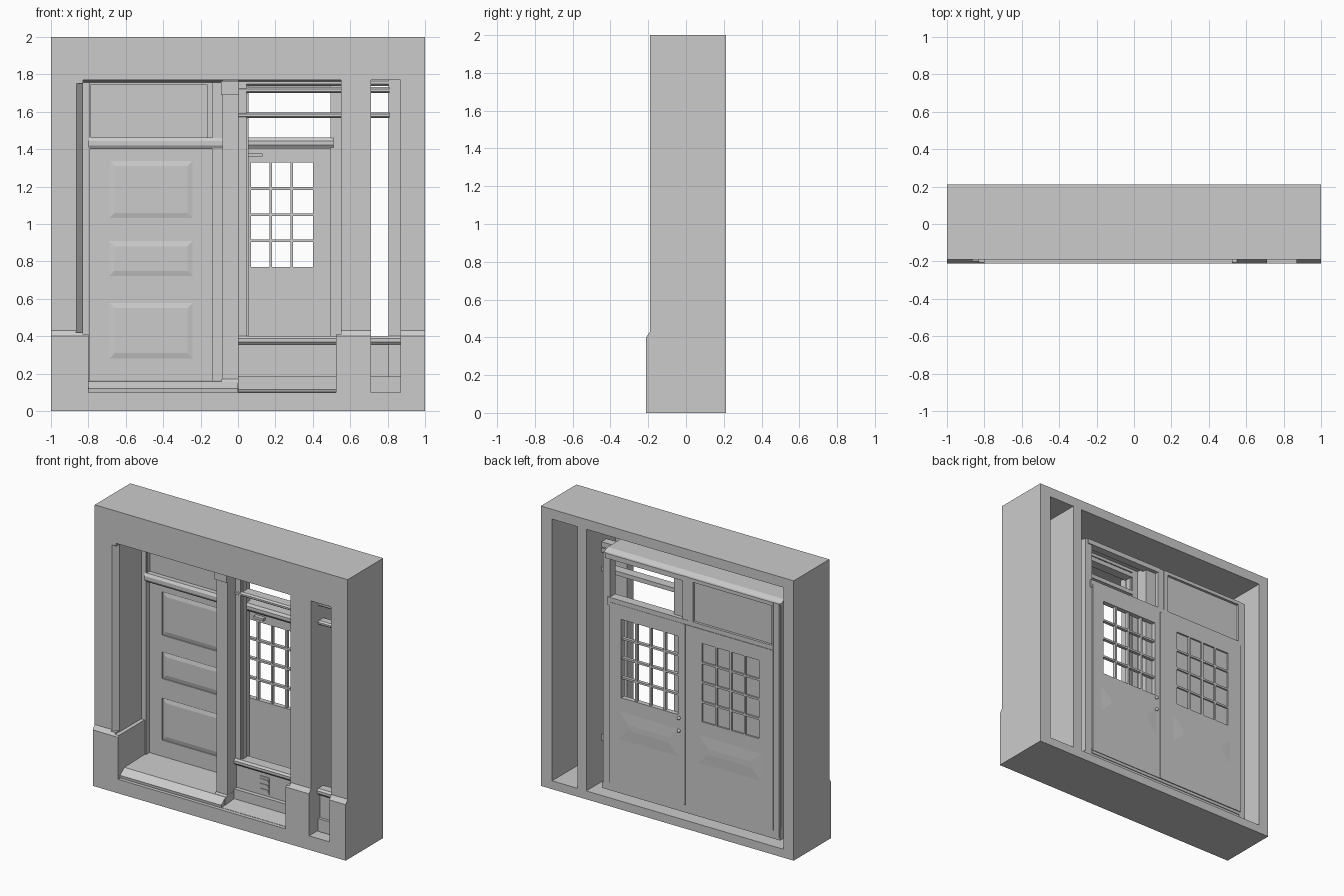
import bpy, bmesh
from mathutils import Vector

if "Cube" in bpy.data.objects:
    bpy.data.objects.remove(bpy.data.objects["Cube"])


def mesh_object(name, bm):
    bmesh.ops.recalc_face_normals(bm, faces=bm.faces)
    me = bpy.data.meshes.new(name)
    bm.to_mesh(me)
    bm.free()
    ob = bpy.data.objects.new(name, me)
    bpy.context.collection.objects.link(ob)
    return ob


def add_box(bm, x0, x1, y0, y1, z0, z1):
    vs = bmesh.ops.create_cube(bm, size=1)["verts"]
    for v in vs:
        v.co = Vector(((x0 + x1) / 2 + v.co.x * (x1 - x0),
                       (y0 + y1) / 2 + v.co.y * (y1 - y0),
                       (z0 + z1) / 2 + v.co.z * (z1 - z0)))


def boxes(name, *dims):
    bm = bmesh.new()
    for d in dims:
        add_box(bm, *d)
    return mesh_object(name, bm)


def extrude_x(name, profile, x0, x1):
    """Extrude a (y, z) profile along x."""
    bm = bmesh.new()
    face = bm.faces.new([bm.verts.new((x0, y, z)) for y, z in profile])
    out = bmesh.ops.extrude_face_region(bm, geom=[face])["geom"]
    for v in out:
        if isinstance(v, bmesh.types.BMVert):
            v.co.x = x1
    return mesh_object(name, bm)


def moulding(name, x0, x1, yf, yb, z0, z1):
    """Horizontal rail with a rounded front nose."""
    h, d = z1 - z0, min(0.012, (yb - yf) / 2)
    return extrude_x(name, [(yb, z0), (yf + d, z0), (yf, z0 + h * .3),
                            (yf, z0 + h * .7), (yf + d, z1), (yb, z1)], x0, x1)


def cut_with(target, cutter):
    cutter.hide_render = True
    mod = target.modifiers.new("cut", "BOOLEAN")
    mod.operation, mod.solver, mod.object = "DIFFERENCE", "EXACT", cutter
    bpy.context.view_layer.objects.active = target
    bpy.ops.object.modifier_apply(modifier=mod.name)
    bpy.data.objects.remove(cutter, do_unlink=True)


def cut(target, *dims):
    for d in dims:
        cut_with(target, boxes("cutter", d))


def light_grid(name, x0, x1, z0, z1, cols, rows, y0, y1, w=0.014):
    """Glazing bars inside a door opening."""
    bm = bmesh.new()
    for i in range(1, cols):
        x = x0 + (x1 - x0) * i / cols
        add_box(bm, x - w / 2, x + w / 2, y0, y1, z0, z1)
    for i in range(1, rows):
        z = z0 + (z1 - z0) * i / rows
        add_box(bm, x0, x1, y0 + .001, y1 - .001, z - w / 2, z + w / 2)
    return mesh_object(name, bm)


def raised_panel(name, x0, x1, z0, z1, y, rise, m):
    """Bevelled field standing rise proud of y (towards y + rise)."""
    bm = bmesh.new()
    a = [bm.verts.new((x, y, z)) for x, z in ((x0, z0), (x1, z0), (x1, z1), (x0, z1))]
    b = [bm.verts.new((x, y + rise, z)) for x, z in
         ((x0 + m, z0 + m), (x1 - m, z0 + m), (x1 - m, z1 - m), (x0 + m, z1 - m))]
    bm.faces.new(a)
    bm.faces.new(b)
    for i in range(4):
        j = (i + 1) % 4
        bm.faces.new((a[i], a[j], b[j], b[i]))
    return mesh_object(name, bm)


# outer wall: solid with plinth step, hollowed from the back, pierced at the front
wall = extrude_x("wall", [(.212, 0), (-.212, 0), (-.212, .40), (-.19, .43),
                          (-.19, 2), (.212, 2)], -1, 1)
cut(wall,
    (-.92, .64, -.12, .3, .06, 1.93),      # main cavity
    (.71, .91, -.12, .3, .06, 1.93),       # side slot cavity
    (-.80, .525, -.3, 0, .10, .60),        # main opening, plinth level
    (-.83, .55, -.3, 0, .41, 1.77),        # main opening
    (.70999, .87, -.3, 0, .10, 1.77))      # side opening

# worn left edge of the main opening
worn = boxes("cutter", (-.89, -.82, -.22, -.155, .42, 1.75))
for v in worn.data.vertices:
    if v.co.x < -.85 and v.co.y > -.2:
        v.co.x = -.83
cut_with(wall, worn)

# porch reveals and floors
boxes("left_jamb", (-.85, -.828, -.15, .14, .10, 1.77))
extrude_x("porch_ceiling", [(-.15, 1.768), (-.15, 1.785), (.10, 1.785), (.15, 1.765),
                            (.15, 1.755)], -.85, .55)
extrude_x("left_floor", [(-.185, .08), (-.19, .12), (-.14, .158), (.15, .165), (.15, .08)],
          -.85, 0)
extrude_x("right_floor", [(-.185, .08), (-.185, .102), (.0, .12), (.15, .12), (.15, .08)],
          0, .56)
boxes("low_jamb", (-.83, -.80, -.15, .12, .12, .41))

# central column between the doorways
boxes("column", (-.082, .003, -.125, .13, .12, 1.77))
boxes("column_cap", (-.09, .005, -.135, -.02, 1.69, 1.765))
extrude_x("column_foot", [(-.15, .10), (-.15, .14), (-.126, .17), (.0, .17), (.0, .10)],
          -.087, .004)

# window screen running behind the pier
boxes("screen_posts", (0, .045, -.035, .04, .36, 1.765), (.805, .875, -.10, -.05, .10, 1.78))
boxes("screen_post_bead", (.02, .055, -.02, .025, .38, 1.74))
for n, (z0, z1, p) in {"head": (1.738, 1.775, 0), "upper": (1.70, 1.732, .008),
                       "middle": (1.567, 1.597, .01), "sill": (.355, .40, .02)}.items():
    moulding("screen_rail_" + n, 0, .645, -.03 - p, .04, z0, z1)
    moulding("side_rail_" + n, .705, .81 if n != "sill" else .88, -.10 - p, -.05, z0, z1)

# panel, vent and step under the screen
boxes("apron_panel", (0, .645, -.02, .02, .10, .36), (.705, .88, -.09, -.055, .08, .36))
boxes("apron_step", (0, .60, -.05, 0, .10, .185), (.71, .88, -.11, -.06, .08, .185))
boxes("vent", (.19, .265, -.026, -.015, .20, .32))
boxes("vent_slats", *[(.195, .26, -.031, -.024, z, z + .014) for z in (.22, .255, .29)])

# glazed right door with through lights
door_r = boxes("right_door", (-.10, .495, .125, .16, .14, 1.43))
cut(door_r, (-.05, .40, 0, .3, .77, 1.33))
light_grid("right_door_bars", -.05, .40, .77, 1.33, 4, 4, .13, .155)
boxes("right_door_closer", (.055, .13, .095, .126, 1.36, 1.378))

# left door: panels at the front, blind lights at the back
door_l = boxes("left_door", (-.80, -.102, .128, .162, .14, 1.43))
fronts = ((1.03, 1.34), (.72, .91), (.28, .58))
cut(door_l, *[(-.69, -.24, .0, .136, a, b) for a, b in fronts],
    (-.69, -.24, .15, .3, .77, 1.33))
for a, b in fronts:
    raised_panel("left_door_panel", -.69, -.24, a, b, .1365, -.007, .03)
light_grid("left_door_bars", -.69, -.24, .77, 1.33, 4, 4, .148, .162)

# shallow swelling below the lights on the back of both doors
raised_panel("left_door_back_panel", -.72, -.20, .46, .68, .1615, .004, .09)
raised_panel("right_door_back_panel", -.07, .43, .46, .68, .1595, .004, .09)

# door frames
boxes("door_posts", (-.845, -.79, .09, .155, .10, 1.77), (.495, .55, .09, .15, .12, 1.77),
      (-.135, -.08, .09, .155, .16, 1.77))
boxes("threshold", (-.80, .50, .10, .155, .12, .16))
boxes("meeting_strip", (-.108, -.094, .155, .165, .14, 1.43))

# transoms over both doors
moulding("left_transom_bar", -.80, -.08, .08, .158, 1.40, 1.462)
moulding("right_transom_bar", -.08, .51, .08, .158, 1.405, 1.462)
boxes("left_transom_panel", (-.80, -.13, .125, .14, 1.45, 1.77))
boxes("left_transom_frame", (-.79, -.13, .105, .158, 1.745, 1.77),
      (-.165, -.13, .105, .158, 1.46, 1.77), (-.80, -.785, .10, .158, 1.46, 1.77))
boxes("right_transom_head", (-.09, .53, .10, .158, 1.735, 1.77))

# knobs on the back of the right door
for z in (.66, .75):
    bm = bmesh.new()
    bmesh.ops.create_uvsphere(bm, u_segments=12, v_segments=8, radius=.012)
    bmesh.ops.translate(bm, verts=bm.verts, vec=(-.06, .168, z))
    for f in bm.faces:
        f.smooth = True
    mesh_object("door_knob", bm)
